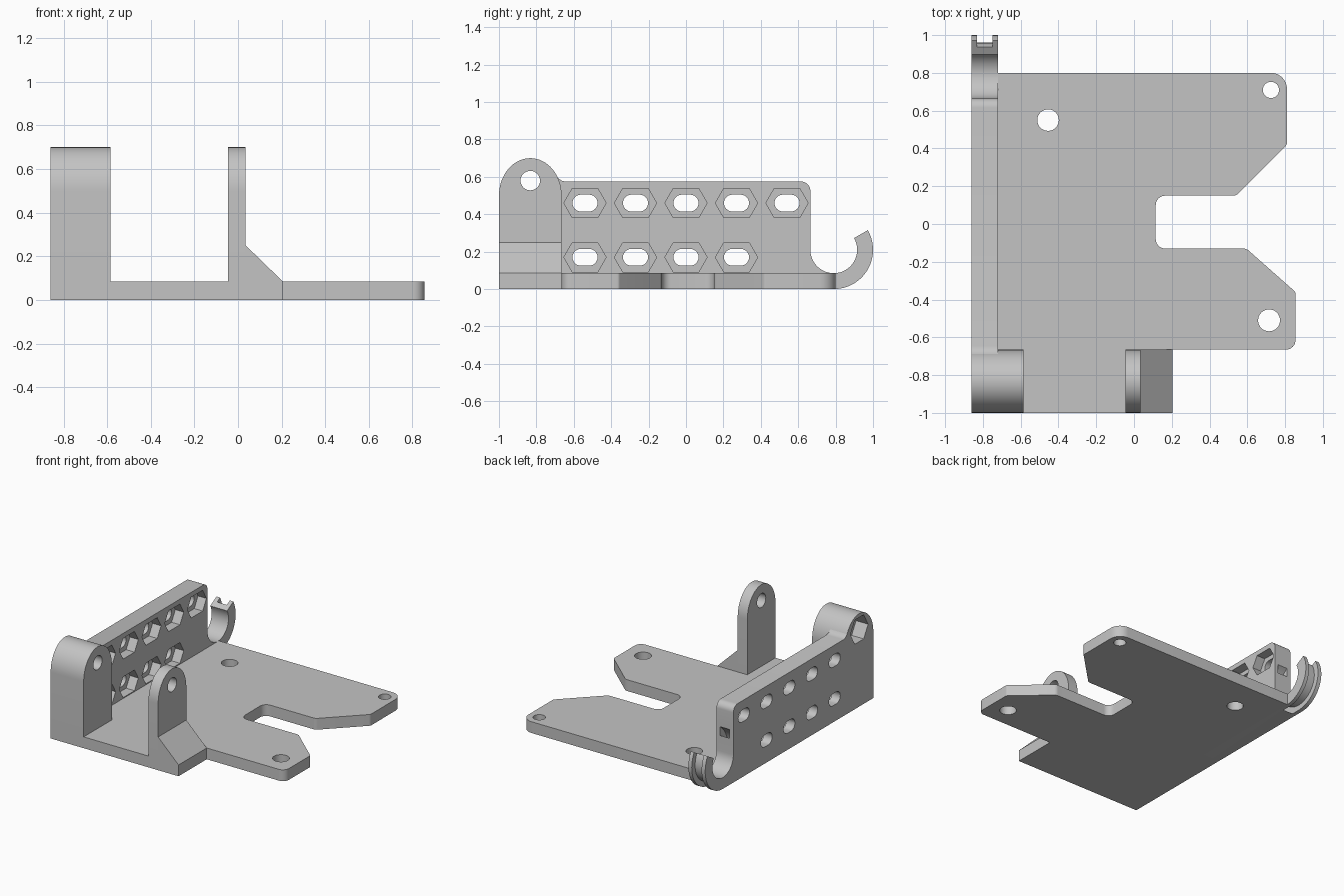
import bpy, bmesh, math
from mathutils import Vector

if "Cube" in bpy.data.objects:
    bpy.data.objects.remove(bpy.data.objects["Cube"])

grey = bpy.data.materials.new("light grey plastic")
grey.diffuse_color = (0.55, 0.55, 0.55, 1)
grey.use_nodes = True
grey.node_tree.nodes["Principled BSDF"].inputs["Base Color"].default_value = grey.diffuse_color


def arc(cx, cy, rx, a0, a1, n=24, ry=None):
    """Points along an arc, angles in degrees."""
    ry = rx if ry is None else ry
    angles = [math.radians(a0 + (a1 - a0) * i / n) for i in range(n + 1)]
    return [(cx + rx * math.cos(a), cy + ry * math.sin(a)) for a in angles]


def circle(cx, cy, r, n=32, start=0):
    return arc(cx, cy, r, start, start + 360, n)[:-1]


def rounded(points, n=8):
    """Outline from (x, y, radius) corners, each filleted by its radius."""
    out = []
    for i, (x, y, r) in enumerate(points):
        p = Vector((x, y))
        if r == 0:
            out.append((x, y))
            continue
        u = (Vector(points[i - 1][:2]) - p).normalized()
        v = (Vector(points[(i + 1) % len(points)][:2]) - p).normalized()
        half = u.angle(v) / 2
        centre = p + (u + v).normalized() * r / math.sin(half)
        d0 = p + u * r / math.tan(half) - centre
        d1 = p + v * r / math.tan(half) - centre
        a0 = math.atan2(d0.y, d0.x)
        sweep = (math.atan2(d1.y, d1.x) - a0 + math.pi) % (2 * math.pi) - math.pi
        out += arc(centre.x, centre.y, r, math.degrees(a0), math.degrees(a0 + sweep), n)
    return out


def prism(name, outline, axis, lo, hi):
    """Extrude a 2D outline along an axis between lo and hi."""
    place = {"x": lambda a, b, c: (c, a, b),
             "y": lambda a, b, c: (a, c, b),
             "z": lambda a, b, c: (a, b, c)}[axis]
    bm = bmesh.new()
    rings = [[bm.verts.new(place(a, b, c)) for a, b in outline] for c in (lo, hi)]
    bm.faces.new(rings[0])
    bm.faces.new(rings[1])
    for i in range(len(outline)):
        j = (i + 1) % len(outline)
        bm.faces.new((rings[0][i], rings[0][j], rings[1][j], rings[1][i]))
    bmesh.ops.recalc_face_normals(bm, faces=bm.faces)
    mesh = bpy.data.meshes.new(name)
    bm.to_mesh(mesh)
    bm.free()
    mesh.materials.append(grey)
    obj = bpy.data.objects.new(name, mesh)
    bpy.context.collection.objects.link(obj)
    return obj


def cut(target, outline, axis, lo, hi):
    """Subtract a prism from the target and discard the cutter."""
    cutter = prism("cutter", outline, axis, lo, hi)
    mod = target.modifiers.new("cut", "BOOLEAN")
    mod.operation, mod.solver, mod.object = "DIFFERENCE", "EXACT", cutter
    bpy.context.view_layer.objects.active = target
    bpy.ops.object.modifier_apply(modifier=mod.name)
    bpy.data.objects.remove(cutter)


X0, X1 = -0.86, -0.72        # side wall thickness
Y_POST = -0.665              # rear face of the hinge posts
T = 0.085                    # plate thickness

# Base plate with two prongs and three screw holes
plate = prism("base_plate", rounded([
    (X0, -1, 0), (0.205, -1, 0), (0.205, Y_POST, 0),
    (0.855, Y_POST, 0.05), (0.855, -0.36, 0.02), (0.595, -0.13, 0.04),
    (0.115, -0.13, 0.05), (0.115, 0.15, 0.05), (0.54, 0.15, 0.04),
    (0.81, 0.42, 0.03), (0.81, 0.8, 0.085), (X1, 0.8, 0),
    (X1, Y_POST, 0), (X0, Y_POST, 0)]), "z", 0, T)
for x, y, r in ((-0.455, 0.55, 0.057), (0.725, 0.71, 0.043), (0.715, -0.51, 0.058)):
    cut(plate, circle(x, y, r), "z", -0.1, 0.2)

# Side wall ending in a cable hook
HY, HZ = 0.79, 0.21
wall_profile = [(Y_POST, 0)]
wall_profile += arc(HY, HZ, 0.21, -90, 30)
wall_profile += arc(HY, HZ, 0.125, 30, -180, 36)
wall_profile += arc(0.615, 0.525, 0.05, 0, 90, 8)
wall_profile += [(-0.645, 0.575), (-0.665, 0.58), (-0.68, 0.59),
                 (-0.69, 0.603), (-0.675, 0.564), (Y_POST, 0.5)]
wall = prism("side_wall_with_hook", wall_profile, "x", X0, X1)

# Strap channel curving around the hook and into the wall
cut(wall, arc(HY, HZ, 0.22, 60, -250, 48) + arc(HY, HZ, 0.17, -250, 60, 48),
    "x", -0.83, -0.748)

# Hexagonal nut pockets with slotted through holes
for z, count in ((0.46, 5), (0.17, 4)):
    for i in range(count):
        y = -0.54 + 0.27 * i
        hexagon = [(y + a, z + b) for a, b in (
            (-0.113, 0), (-0.068, -0.078), (0.068, -0.078),
            (0.113, 0), (0.068, 0.078), (-0.068, 0.078))]
        slot = arc(y + 0.022, z, 0.045, -90, 90, 12) + arc(y - 0.022, z, 0.045, 90, 270, 12)
        cut(wall, hexagon, "x", -0.79, -0.6)
        cut(wall, slot, "x", -1, -0.6)

# Hinge posts with arched tops and a shared pin hole
PY, PZ = -0.8325, 0.58
arch = [(-1, T), (Y_POST, T)] + arc(PY, 0.5, 0.1675, 0, 180, 32, ry=0.2)
left_post = prism("left_hinge_post", arch, "x", X0, -0.585)
right_post = prism("right_hinge_post", arch, "x", -0.045, 0.035)
for post in (left_post, right_post):
    cut(post, circle(PY, PZ, 0.052), "x", -1, 0.2)

# Nut pocket on the outer side of the left post
cut(left_post, circle(PY, PZ, 0.105, 6), "x", -1, -0.76)

# Sloped brace beside the right post
prism("post_brace", [(0.035, T), (0.205, T), (0.035, 0.25)], "y", -1, Y_POST)

# Smooth the round surfaces and keep the edges crisp
bpy.ops.object.select_all(action="SELECT")
bpy.context.view_layer.objects.active = plate
bpy.ops.object.shade_smooth_by_angle(angle=math.radians(30))
